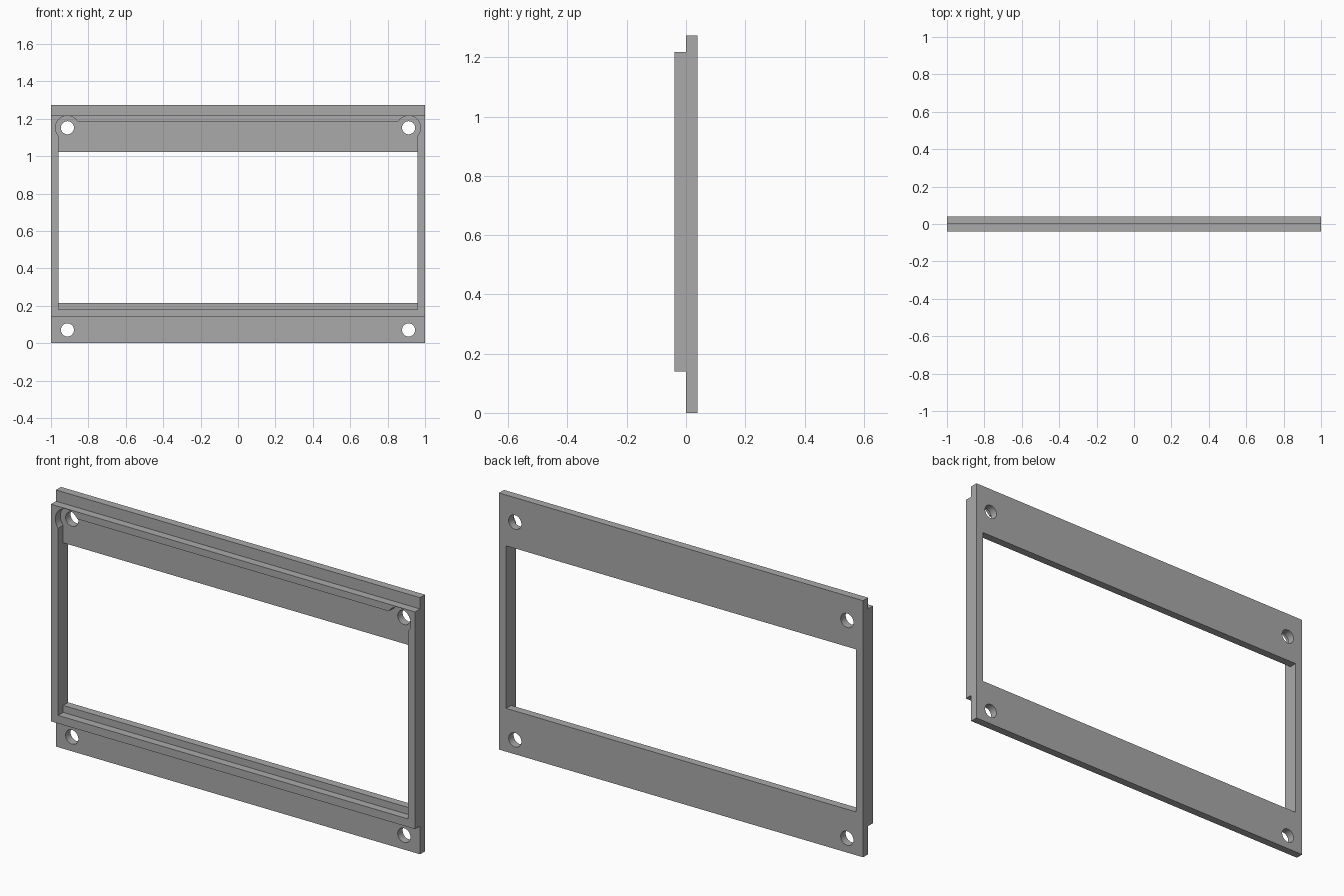
import bpy
import bmesh
import math
from mathutils import Matrix

cube = bpy.data.objects.get("Cube")
if cube:
    bpy.data.objects.remove(cube, do_unlink=True)

grey = bpy.data.materials.new("plain_grey")
grey.use_nodes = True
colour = (0.4, 0.4, 0.4, 1)
grey.diffuse_color = colour
grey.node_tree.nodes["Principled BSDF"].inputs["Base Color"].default_value = colour

BACK, FRONT = 0.039, -0.039       # plate spans 0..BACK, rim spans FRONT..0
TOP, RIM_LOW, RIM_HIGH = 1.274, 0.14, 1.218
INNER_X, HOLE_X = 0.96, 0.912
HOLE_LOW, HOLE_HIGH = 0.071, 1.152


def make_object(name, bm):
    bmesh.ops.recalc_face_normals(bm, faces=bm.faces)
    mesh = bpy.data.meshes.new(name)
    bm.to_mesh(mesh)
    bm.free()
    obj = bpy.data.objects.new(name, mesh)
    bpy.context.collection.objects.link(obj)
    mesh.materials.append(grey)
    return obj


def box(name, y0, y1, z0, z1):
    bm = bmesh.new()
    place = Matrix.Translation((0, (y0 + y1) / 2, (z0 + z1) / 2))
    size = Matrix.Diagonal((2 * INNER_X, y1 - y0, z1 - z0, 1))
    bmesh.ops.create_cube(bm, size=1, matrix=place @ size)
    return make_object(name, bm)


def cylinder(name, x, z, radius, y0, y1):
    bm = bmesh.new()
    place = Matrix.Translation((x, (y0 + y1) / 2, z))
    turn = Matrix.Rotation(math.pi / 2, 4, "X")
    bmesh.ops.create_cone(bm, cap_ends=True, segments=48, radius1=radius,
                          radius2=radius, depth=y1 - y0, matrix=place @ turn)
    return make_object(name, bm)


# Stepped side profile swept across the width: back plate plus raised rim
profile = [(BACK, 0), (BACK, TOP), (0, TOP), (0, RIM_HIGH),
           (FRONT, RIM_HIGH), (FRONT, RIM_LOW), (0, RIM_LOW), (0, 0)]
bm = bmesh.new()
end = bm.faces.new([bm.verts.new((-1, y, z)) for y, z in profile])
swept = bmesh.ops.extrude_face_region(bm, geom=[end], use_keep_orig=True)
verts = [v for v in swept["geom"] if isinstance(v, bmesh.types.BMVert)]
bmesh.ops.translate(bm, verts=verts, vec=(2, 0, 0))
frame = make_object("display_frame", bm)

# Shallow pocket behind the rim, then the window through the plate
cutters = [box("pocket_cutter", -0.1, 0, 0.18, 1.183),
           box("window_cutter", -0.1, 0.1, 0.215, 1.022)]

# Round corner reliefs in the rim and four screw holes
for side in (-1, 1):
    x = side * HOLE_X
    cutters.append(cylinder("relief_cutter", x, HOLE_HIGH, 0.064, -0.1, 0))
    for z in (HOLE_LOW, HOLE_HIGH):
        cutters.append(cylinder("screw_hole_cutter", x, z, 0.035, -0.1, 0.1))

bpy.ops.object.select_all(action="DESELECT")
bpy.context.view_layer.objects.active = frame
frame.select_set(True)
for cutter in cutters:
    cut = frame.modifiers.new("cut", "BOOLEAN")
    cut.operation = "DIFFERENCE"
    cut.solver = "EXACT"
    cut.object = cutter
    bpy.ops.object.modifier_apply(modifier=cut.name)
    bpy.data.objects.remove(cutter, do_unlink=True)

bpy.ops.object.shade_smooth_by_angle(angle=math.radians(30))
